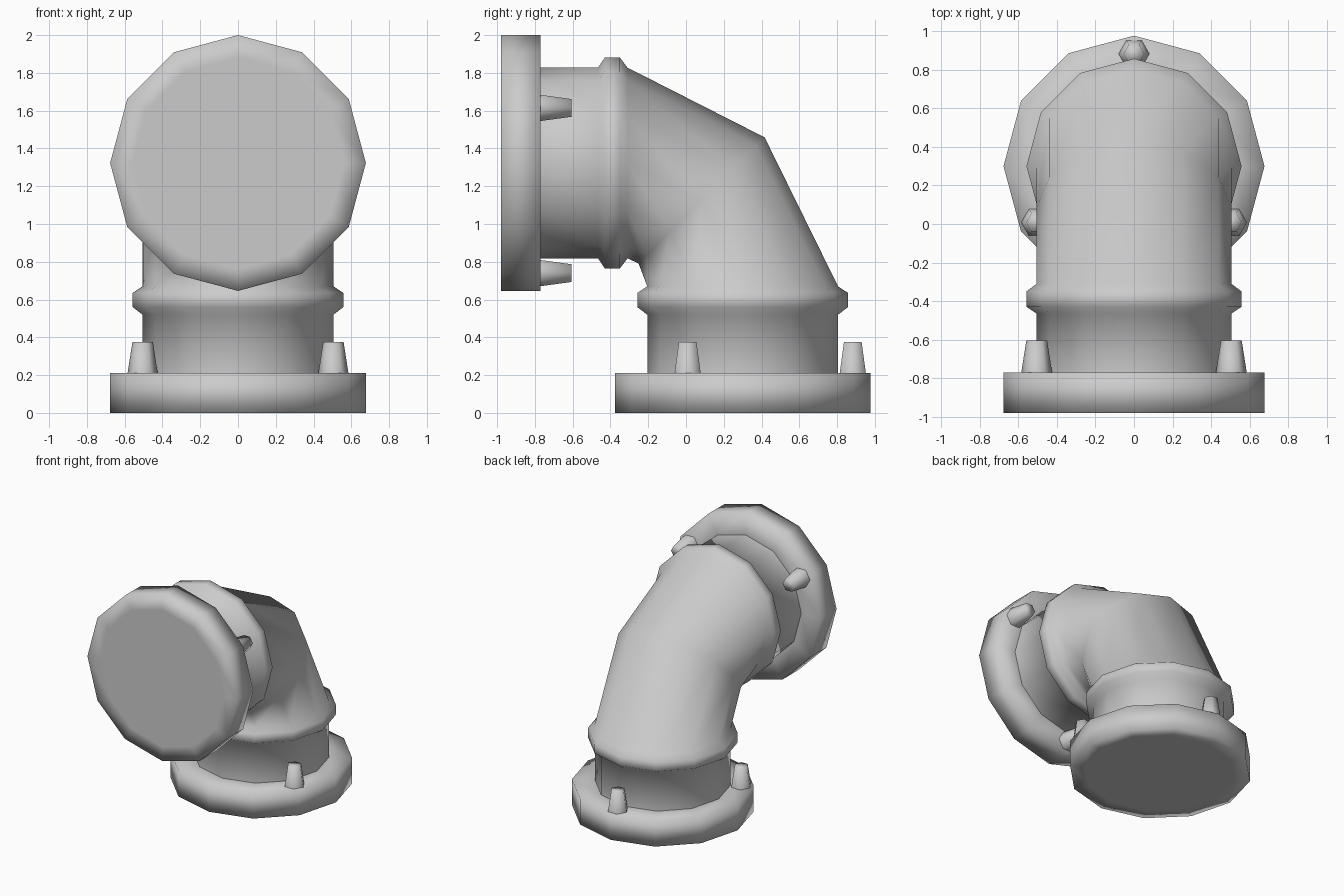
import bpy, bmesh
from math import cos, sin, pi, radians
from mathutils import Matrix, Vector

if "Cube" in bpy.data.objects:
    bpy.data.objects.remove(bpy.data.objects["Cube"])

SIDES = 12
R_PIPE, R_BAND, R_FLANGE = 0.505, 0.558, 0.677
AXIS_Y, AXIS_Z, MOUTH_Y = 0.30, 1.323, -0.98


def loft(name, rings, sides, cap_start=False, cap_end=False, matrix=Matrix()):
    """Skin rings of (centre y, centre z, tilt in degrees, x radius, tilted radius)."""
    bm = bmesh.new()
    loops = []
    for y, z, tilt, rx, rt in rings:
        t = radians(tilt)
        loops.append([bm.verts.new((rx * cos(2 * pi * i / sides),
                                    y + rt * sin(2 * pi * i / sides) * cos(t),
                                    z + rt * sin(2 * pi * i / sides) * sin(t)))
                      for i in range(sides)])
    for a, b in zip(loops, loops[1:]):
        for i in range(sides):
            j = (i + 1) % sides
            bm.faces.new((a[i], a[j], b[j], b[i]))
    if cap_start:
        bm.faces.new(loops[0][::-1])
    if cap_end:
        bm.faces.new(loops[-1])
    for f in bm.faces:
        f.smooth = True
    bm.transform(matrix)
    mesh = bpy.data.meshes.new(name)
    bm.to_mesh(mesh)
    bm.free()
    obj = bpy.data.objects.new(name, mesh)
    bpy.context.collection.objects.link(obj)
    return obj


# Bent pipe: lower collar band, elbow, upper collar band
low = [(0.21, R_PIPE), (0.52, R_PIPE), (0.56, R_BAND), (0.635, R_BAND), (0.67, R_PIPE)]
high = [(-0.31, R_PIPE), (-0.35, R_BAND), (-0.43, R_BAND), (-0.465, R_PIPE), (-0.77, R_PIPE)]
rings = [(AXIS_Y, z, 0, r, r) for z, r in low]
rings.append((0.0825, 1.125, 45, R_PIPE, 0.472))
rings += [(y, AXIS_Z, 90, r, r) for y, r in high]
loft("elbow_pipe", rings, SIDES)

# Flange with three bolts at each end of the pipe
base = Matrix.Translation((0, AXIS_Y, 0))
mouth = Matrix.Translation((0, MOUTH_Y, AXIS_Z)) @ Matrix.Rotation(-pi / 2, 4, 'X')
flange = [(0, 0.56), (0, R_FLANGE), (0.21, R_FLANGE), (0.21, R_PIPE)]
bolt = [(0.21, 0.08), (0.375, 0.054)]
for label, place in (("base", base), ("mouth", mouth)):
    loft(label + "_flange", [(0, z, 0, r, r) for z, r in flange], SIDES,
         cap_start=True, matrix=place)
    for k in range(3):
        a = pi / 2 + k * 2 * pi / 3
        spot = Matrix.Translation(Vector((0.583 * cos(a), 0.583 * sin(a), 0)))
        loft(f"{label}_bolt_{k + 1}", [(0, z, 0, r, r) for z, r in bolt], 6,
             cap_end=True, matrix=place @ spot)
